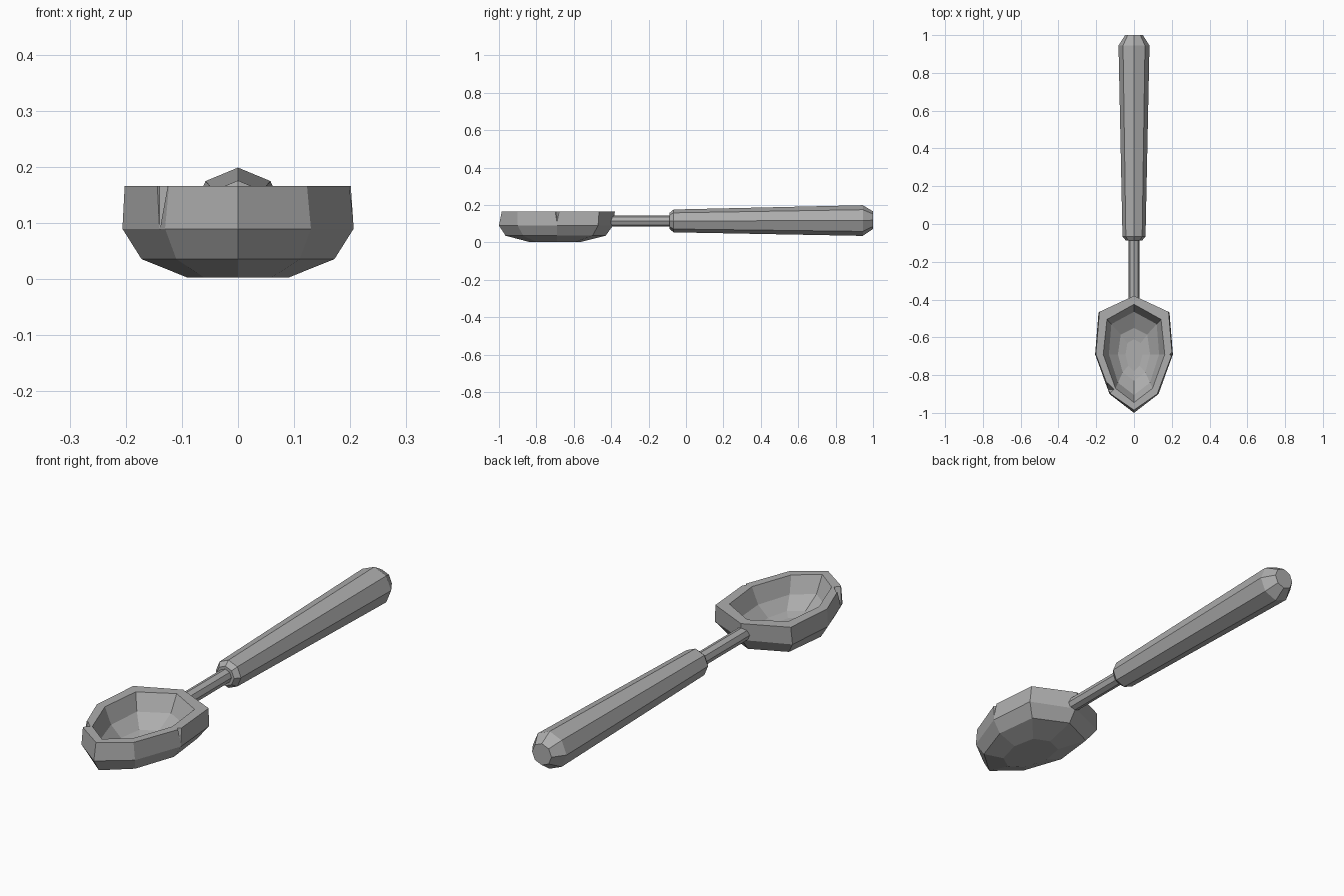
import bpy, bmesh, math

cube = bpy.data.objects.get("Cube")
if cube:
    bpy.data.objects.remove(cube, do_unlink=True)

steel = bpy.data.materials.new("dull_grey_steel")
steel.use_nodes = True
grey = (0.42, 0.42, 0.42, 1)
steel.diffuse_color = grey
steel.node_tree.nodes["Principled BSDF"].inputs["Base Color"].default_value = grey


def loft(name, rings):
    """Join closed rings of equal length with quads and cap both ends."""
    bm = bmesh.new()
    loops = [[bm.verts.new(p) for p in ring] for ring in rings]
    n = len(loops[0])
    for a, b in zip(loops, loops[1:]):
        for i in range(n):
            j = (i + 1) % n
            bm.faces.new((a[i], a[j], b[j], b[i]))
    bm.faces.new(loops[0])
    bm.faces.new(loops[-1])
    bmesh.ops.recalc_face_normals(bm, faces=bm.faces)
    mesh = bpy.data.meshes.new(name)
    bm.to_mesh(mesh)
    bm.free()
    mesh.materials.append(steel)
    obj = bpy.data.objects.new(name, mesh)
    bpy.context.collection.objects.link(obj)
    return obj


def bowl_ring(z, back, shoulder, side, cheek, tip):
    """Mirror a half outline into an eight-sided ring at height z."""
    mid = [shoulder, side, cheek]
    left = [(x, y, z) for x, y in mid]
    right = [(-x, y, z) for x, y in reversed(mid)]
    return [(0, back, z)] + left + [(0, tip, z)] + right


def rod_ring(y, z, r):
    """Octagon facing along y with a corner at the top."""
    return [(r * math.sin(a), y, z + r * math.cos(a))
            for a in (i * math.tau / 8 for i in range(8))]


# Bowl: outer shell, flat rim, then hollow inside
bowl = loft("bowl", [
    bowl_ring(0.003, -0.56, (0.07, -0.59), (0.09, -0.69), (0.06, -0.80), -0.84),
    bowl_ring(0.036, -0.43, (0.15, -0.50), (0.172, -0.69), (0.11, -0.87), -0.965),
    bowl_ring(0.09, -0.39, (0.188, -0.47), (0.206, -0.69), (0.13, -0.90), -1.0),
    bowl_ring(0.166, -0.38, (0.183, -0.465), (0.202, -0.69), (0.123, -0.90), -0.985),
    bowl_ring(0.166, -0.425, (0.143, -0.505), (0.163, -0.69), (0.098, -0.87), -0.945),
    bowl_ring(0.095, -0.465, (0.12, -0.53), (0.133, -0.69), (0.085, -0.84), -0.905),
    bowl_ring(0.05, -0.55, (0.07, -0.585), (0.085, -0.69), (0.06, -0.785), -0.83),
    bowl_ring(0.04, -0.61, (0.035, -0.63), (0.045, -0.69), (0.03, -0.75), -0.78),
])

# Small chips in the rim
for x, y, radius, low in ((-0.14, -0.875, 0.04, 0.085), (0.207, -0.69, 0.022, 0.10)):
    bpy.ops.mesh.primitive_cone_add(vertices=4, radius1=0, radius2=radius,
                                    depth=0.18 - low, location=(x, y, (0.18 + low) / 2))
    cutter = bpy.context.object
    cutter.name = "chip_cutter"
    cutter.hide_render = True
    chip = bowl.modifiers.new("chip", 'BOOLEAN')
    chip.operation = 'DIFFERENCE'
    chip.object = cutter
    bpy.context.view_layer.objects.active = bowl
    bpy.ops.object.modifier_apply(modifier=chip.name)
    bpy.data.objects.remove(cutter, do_unlink=True)

# Thin neck
loft("neck", [rod_ring(-0.41, 0.115, 0.03), rod_ring(-0.07, 0.115, 0.03)])

# Tapered grip with bevelled ends
loft("grip", [
    rod_ring(-0.088, 0.115, 0.043),
    rod_ring(-0.066, 0.115, 0.061),
    rod_ring(0.945, 0.117, 0.082),
    rod_ring(1.0, 0.119, 0.047),
])
